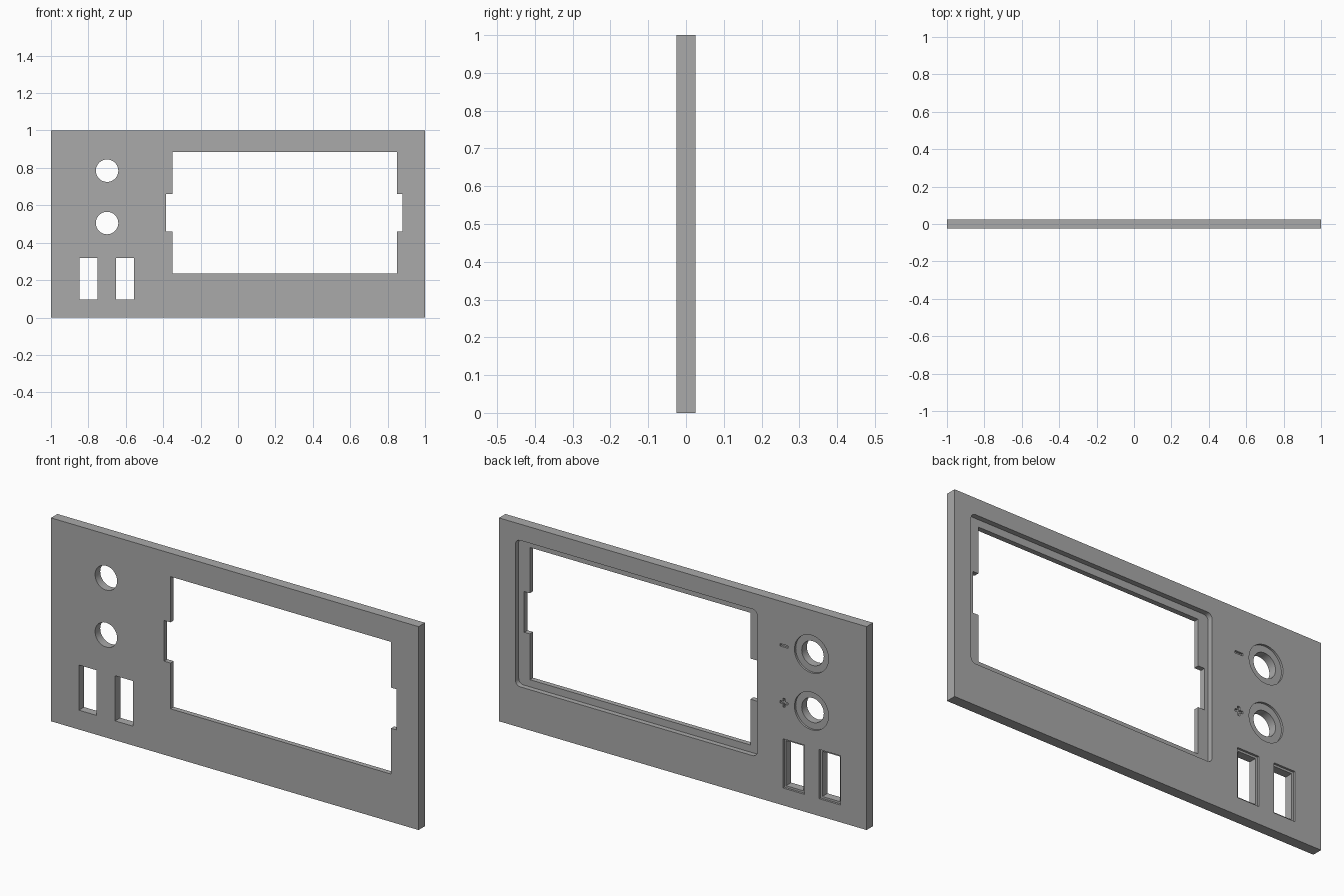
import bpy, bmesh, math
from mathutils import Matrix

old = bpy.data.objects.get("Cube")
if old:
    bpy.data.objects.remove(old, do_unlink=True)

HALF = 0.025          # half the panel thickness
OVER = 0.02           # how far cutters overshoot the faces

grey = bpy.data.materials.new("panel grey")
grey.use_nodes = True
colour = (0.4, 0.4, 0.4, 1)
grey.diffuse_color = colour
grey.node_tree.nodes["Principled BSDF"].inputs["Base Color"].default_value = colour


def to_object(name, bm):
    mesh = bpy.data.meshes.new(name)
    bm.to_mesh(mesh)
    bm.free()
    mesh.materials.append(grey)
    obj = bpy.data.objects.new(name, mesh)
    bpy.context.collection.objects.link(obj)
    return obj


def box(name, x0, x1, z0, z1, y0, y1, radius=0):
    """Block with optionally rounded corners in the panel plane."""
    bm = bmesh.new()
    bmesh.ops.create_cube(bm, size=1)
    bmesh.ops.scale(bm, vec=(x1 - x0, y1 - y0, z1 - z0), verts=bm.verts)
    bmesh.ops.translate(bm, vec=((x0 + x1) / 2, (y0 + y1) / 2, (z0 + z1) / 2), verts=bm.verts)
    if radius:
        edges = [e for e in bm.edges if abs(e.verts[0].co.y - e.verts[1].co.y) > 1e-4]
        bmesh.ops.bevel(bm, geom=edges, offset=radius, segments=6, profile=0.5, affect='EDGES')
    return to_object(name, bm)


def disc(name, x, z, radius, y0, y1):
    """Cylinder along y."""
    bm = bmesh.new()
    place = Matrix.Translation((x, (y0 + y1) / 2, z)) @ Matrix.Rotation(math.pi / 2, 4, 'X')
    bmesh.ops.create_cone(bm, cap_ends=True, segments=48, radius1=radius, radius2=radius,
                          depth=y1 - y0, matrix=place)
    return to_object(name, bm)


def cut(cutter):
    mod = panel.modifiers.new("cut", 'BOOLEAN')
    mod.operation = 'DIFFERENCE'
    mod.solver = 'EXACT'
    mod.object = cutter
    bpy.ops.object.modifier_apply(modifier=mod.name)
    bpy.data.objects.remove(cutter, do_unlink=True)


through = (-HALF - OVER, HALF + OVER)


def back(depth):
    return HALF - depth, HALF + OVER


panel = box("front_panel", -1, 1, 0, 1, -HALF, HALF)
bpy.context.view_layer.objects.active = panel
panel.select_set(True)

# Display window with side notches and a rounded rebate behind
cut(box("window_rebate", -0.405, 0.91, 0.2, 0.92, *back(0.025), radius=0.025))
cut(box("window", -0.35, 0.85, 0.235, 0.885, *through))
cut(box("window_notches", -0.385, 0.88, 0.46, 0.66, *through))

# Round sockets with counterbores, each with a polarity groove beside it
for z in (0.785, 0.505):
    cut(disc("socket_counterbore", -0.7, z, 0.0925, *back(0.01)))
    cut(disc("socket_hole", -0.7, z, 0.06, *through))
    cut(box("flat_groove", -0.573, -0.529, z - 0.006, z + 0.006, *back(0.01)))
cut(box("upright_groove", -0.557, -0.545, 0.483, 0.527, *back(0.01)))

# Switch slots with a shallow step behind
for x in (-0.8, -0.603):
    cut(box("slot_step", x - 0.058, x + 0.058, 0.085, 0.327, *back(0.01)))
    cut(box("slot", x - 0.048, x + 0.048, 0.095, 0.317, *through))

bpy.ops.object.shade_smooth_by_angle(angle=math.radians(30))
